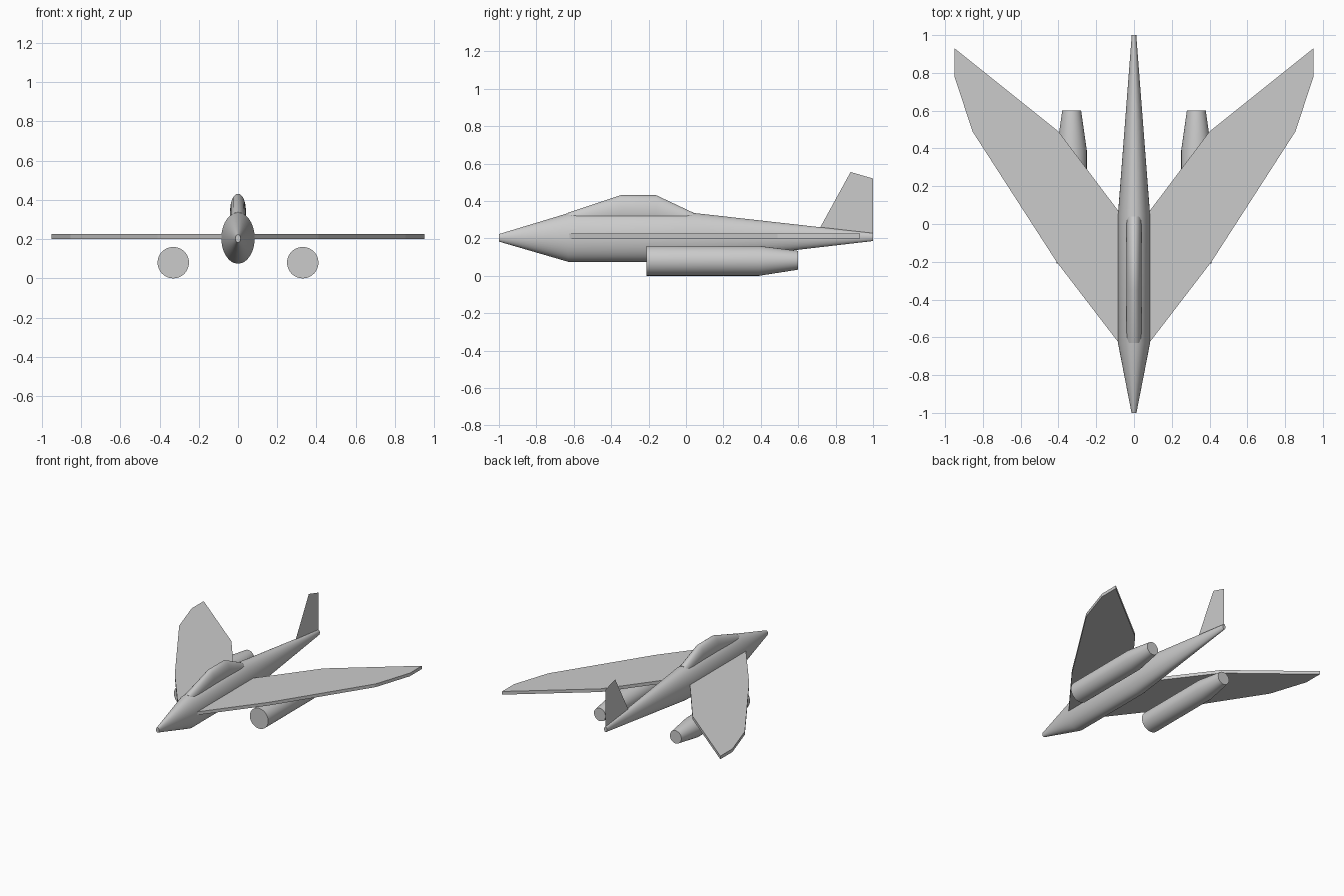
import bpy
import bmesh
import math
from mathutils import Vector

if "Cube" in bpy.data.objects:
    bpy.data.objects.remove(bpy.data.objects["Cube"], do_unlink=True)

# One light grey for the whole aircraft
GREY = (0.6, 0.6, 0.6, 1)
grey = bpy.data.materials.new("light grey")
grey.use_nodes = True
grey.diffuse_color = GREY
grey.node_tree.nodes["Principled BSDF"].inputs["Base Color"].default_value = GREY


def finish(bm, name, smooth=False):
    bmesh.ops.recalc_face_normals(bm, faces=bm.faces)
    mesh = bpy.data.meshes.new(name)
    bm.to_mesh(mesh)
    bm.free()
    mesh.materials.append(grey)
    obj = bpy.data.objects.new(name, mesh)
    bpy.context.collection.objects.link(obj)
    if smooth:
        bpy.ops.object.select_all(action="DESELECT")
        obj.select_set(True)
        bpy.context.view_layer.objects.active = obj
        bpy.ops.object.shade_smooth_by_angle(angle=math.radians(30))
    return obj


def loft(name, sections, x=0, sides=48):
    """Capped tube along y; each section is (y, centre z, half width, half height)."""
    bm = bmesh.new()
    rings = []
    for y, z, w, h in sections:
        angles = [2 * math.pi * i / sides for i in range(sides)]
        rings.append([bm.verts.new((x + w * math.cos(a), y, z + h * math.sin(a)))
                      for a in angles])
    for a, b in zip(rings, rings[1:]):
        for i in range(sides):
            j = (i + 1) % sides
            bm.faces.new((a[i], a[j], b[j], b[i]))
    bm.faces.new(rings[0])
    bm.faces.new(rings[-1])
    return finish(bm, name, smooth=True)


def plate(name, points, thickness=0):
    """Flat outline, extruded upward when it has a thickness."""
    bm = bmesh.new()
    face = bm.faces.new([bm.verts.new(p) for p in points])
    if thickness:
        out = bmesh.ops.extrude_face_region(bm, geom=[face], use_keep_orig=True)
        top = [v for v in out["geom"] if isinstance(v, bmesh.types.BMVert)]
        bmesh.ops.translate(bm, verts=top, vec=Vector((0, 0, thickness)))
    return finish(bm, name)


# Fuselage with pointed nose and long tapering tail
loft("fuselage", [(-1, 0.203, 0.013, 0.02), (-0.63, 0.205, 0.085, 0.13),
                  (0.05, 0.205, 0.085, 0.13), (1, 0.207, 0.012, 0.021)])

# Canopy
loft("canopy", [(-0.63, 0.3, 0.04, 0.037), (-0.35, 0.345, 0.04, 0.086),
                (-0.16, 0.345, 0.04, 0.086), (0.04, 0.3, 0.04, 0.037)])

# Swept wings and the engines slung below them
WING = [(0.08, -0.63), (0.41, -0.2), (0.855, 0.49), (0.95, 0.78),
        (0.95, 0.93), (0.4, 0.49), (0.08, 0.065)]
for side, s in (("left", 1), ("right", -1)):
    plate(side + "_wing", [(s * x, y, 0.2) for x, y in WING], 0.025)
    loft(side + "_engine", [(-0.21, 0.08, 0.08, 0.08), (0.39, 0.08, 0.08, 0.08),
                            (0.6, 0.083, 0.05, 0.05)], x=s * 0.33)

# Paper-thin tail fin
FIN = [(0.71, 0.245), (0.88, 0.555), (1, 0.52), (1, 0.205)]
plate("tail_fin", [(0, y, z) for y, z in FIN])
